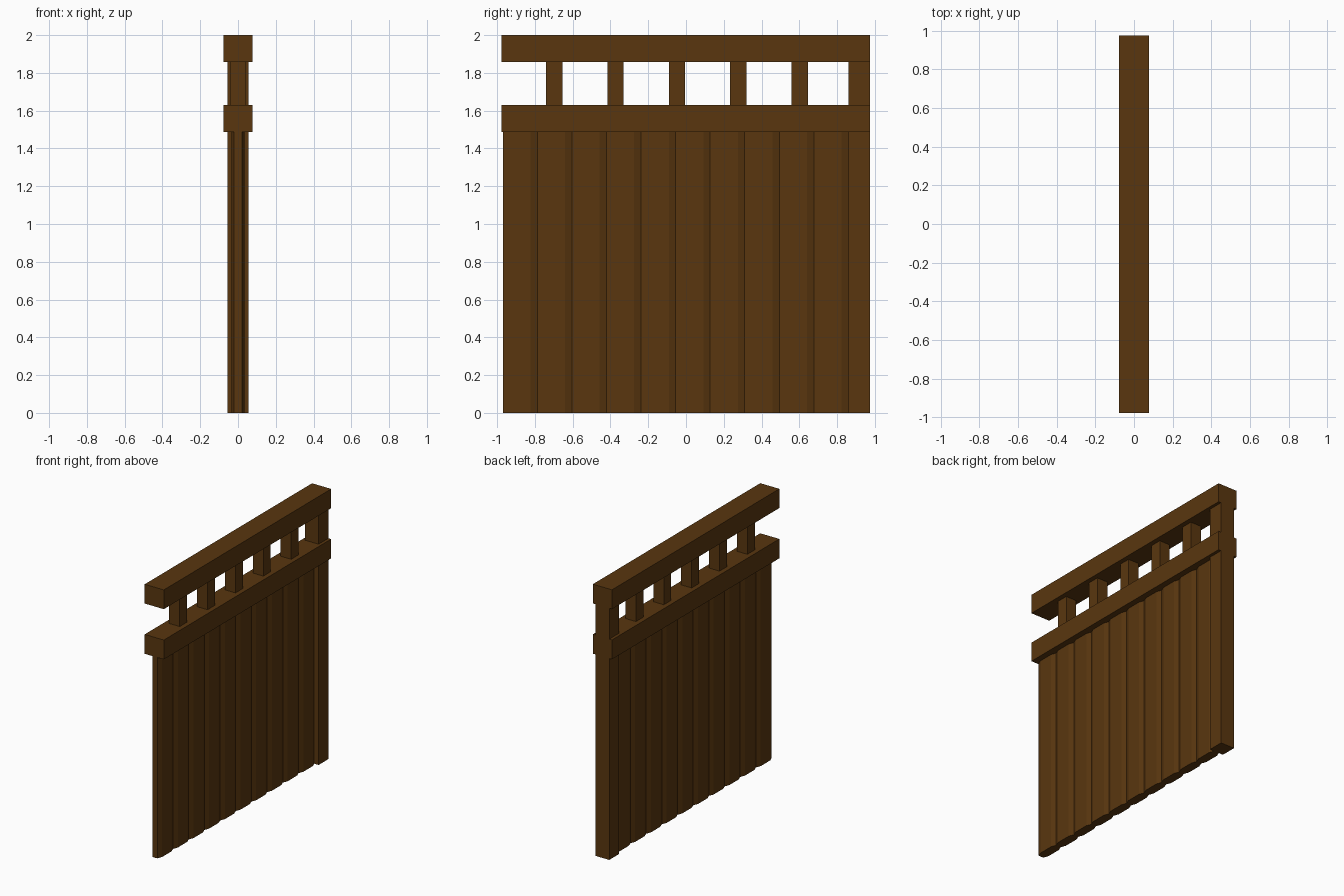
import bpy

if "Cube" in bpy.data.objects:
    bpy.data.objects.remove(bpy.data.objects["Cube"])

# One dark wood colour
wood = bpy.data.materials.new("dark_brown_wood")
wood.diffuse_color = (0.1, 0.037, 0.0048, 1)
wood.use_nodes = True
wood.node_tree.nodes["Principled BSDF"].inputs["Base Color"].default_value = wood.diffuse_color


def prism(name, profile, z0, z1):
    """Extrude a counter-clockwise XY profile from z0 to z1."""
    n = len(profile)
    verts = [(x, y, z) for z in (z0, z1) for x, y in profile]
    faces = [list(range(n))[::-1], list(range(n, 2 * n))]
    faces += [(i, (i + 1) % n, (i + 1) % n + n, i + n) for i in range(n)]
    mesh = bpy.data.meshes.new(name)
    mesh.from_pydata(verts, [], faces)
    mesh.materials.append(wood)
    obj = bpy.data.objects.new(name, mesh)
    bpy.context.collection.objects.link(obj)
    return obj


def box(name, hx, y0, y1, z0, z1):
    return prism(name, [(-hx, y0), (hx, y0), (hx, y1), (-hx, y1)], z0, z1)


# Horizontal rails
box("top_rail", 0.078, -0.977, 0.975, 1.858, 2.0)
box("lower_rail", 0.078, -0.977, 0.975, 1.487, 1.63)

# End post, full height up to the top rail
box("end_post", 0.056, 0.86, 0.975, 0.0, 1.86)

# Short balusters between the rails
for i in range(5):
    y = -0.698 + i * 0.325
    box(f"baluster_{i + 1}", 0.043, y - 0.043, y + 0.043, 1.625, 1.863)

# Vertical boards with chamfered edges
pitch, thick, edge, cham = 0.183, 0.034, 0.02, 0.036
for i in range(10):
    a = -0.97 + i * pitch
    b = a + pitch
    prism(f"board_{i + 1}", [
        (-edge, a), (edge, a), (thick, a + cham), (thick, b - cham),
        (edge, b), (-edge, b), (-thick, b - cham), (-thick, a + cham)],
        0.0, 1.5)
